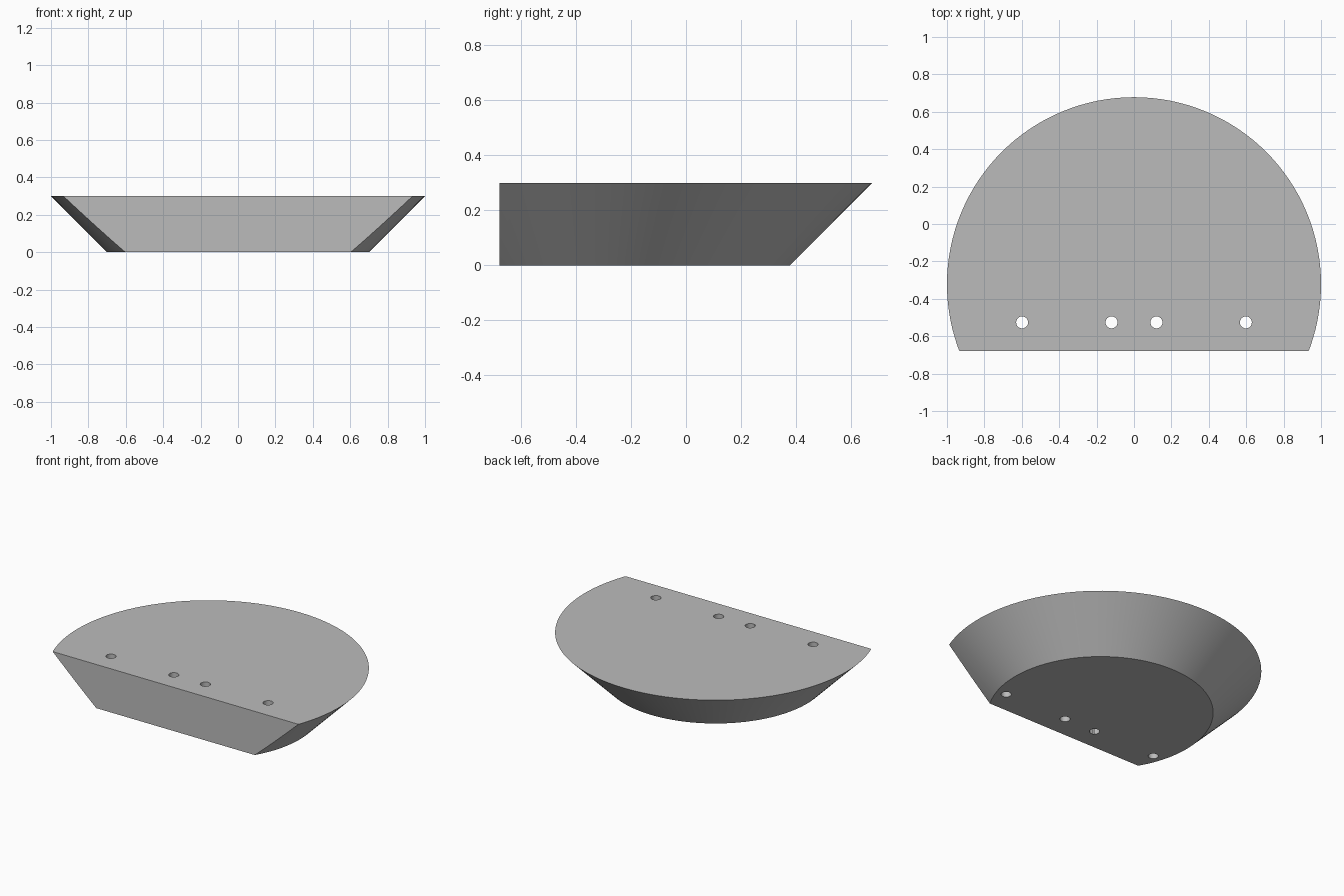
import bpy, bmesh, math
from mathutils import Matrix, Vector

cube = bpy.data.objects.get("Cube")
if cube:
    bpy.data.objects.remove(cube, do_unlink=True)

HEIGHT = 0.3
FRONT_Y = -0.678
CENTRE_Y = -0.322

# Single plain grey
grey = bpy.data.materials.new("plain_grey")
grey.use_nodes = True
colour = (0.5, 0.5, 0.5, 1)
grey.diffuse_color = colour
grey.node_tree.nodes["Principled BSDF"].inputs["Base Color"].default_value = colour


def add_cone(name, x, y, z, low, high, depth, sides):
    """Capped cone or cylinder standing on height z."""
    bm = bmesh.new()
    bmesh.ops.create_cone(bm, cap_ends=True, segments=sides, radius1=low,
                          radius2=high, depth=depth,
                          matrix=Matrix.Translation((x, y, z + depth / 2)))
    mesh = bpy.data.meshes.new(name)
    bm.to_mesh(mesh)
    bm.free()
    obj = bpy.data.objects.new(name, mesh)
    bpy.context.collection.objects.link(obj)
    mesh.materials.append(grey)
    return obj


# Tapered round body, wider at the top
body = add_cone("tapered_body", 0, CENTRE_Y, 0, 0.7, 1.0, HEIGHT, 128)

# Flat vertical front
bm = bmesh.new()
bm.from_mesh(body.data)
cut = bmesh.ops.bisect_plane(bm, geom=bm.verts[:] + bm.edges[:] + bm.faces[:],
                             plane_co=Vector((0, FRONT_Y, 0)),
                             plane_no=Vector((0, -1, 0)), clear_outer=True)
rim = [e for e in cut["geom_cut"] if isinstance(e, bmesh.types.BMEdge)]
bmesh.ops.holeface_fill(bm, edges=rim) if hasattr(bmesh.ops, "holeface_fill") \
    else bmesh.ops.contextual_create(bm, geom=rim)
bmesh.ops.recalc_face_normals(bm, faces=bm.faces[:])
bm.to_mesh(body.data)
bm.free()

# Four vertical holes along the front
for i, x in enumerate((-0.598, -0.12, 0.12, 0.598)):
    cutter = add_cone(f"hole_cutter_{i + 1}", x, -0.526, -0.1,
                      0.032, 0.032, HEIGHT + 0.2, 32)
    cutter.hide_render = True
    cutter.hide_viewport = True
    mod = body.modifiers.new(f"hole_{i + 1}", "BOOLEAN")
    mod.operation = "DIFFERENCE"
    mod.solver = "EXACT"
    mod.object = cutter

# Smooth curved sides with sharp rims
bpy.ops.object.select_all(action="DESELECT")
body.select_set(True)
bpy.context.view_layer.objects.active = body
for mod in list(body.modifiers):
    bpy.ops.object.modifier_apply(modifier=mod.name)
for cutter in [o for o in bpy.data.objects if o.name.startswith("hole_cutter")]:
    bpy.data.objects.remove(cutter, do_unlink=True)
bpy.ops.object.shade_smooth_by_angle(angle=math.radians(30))
